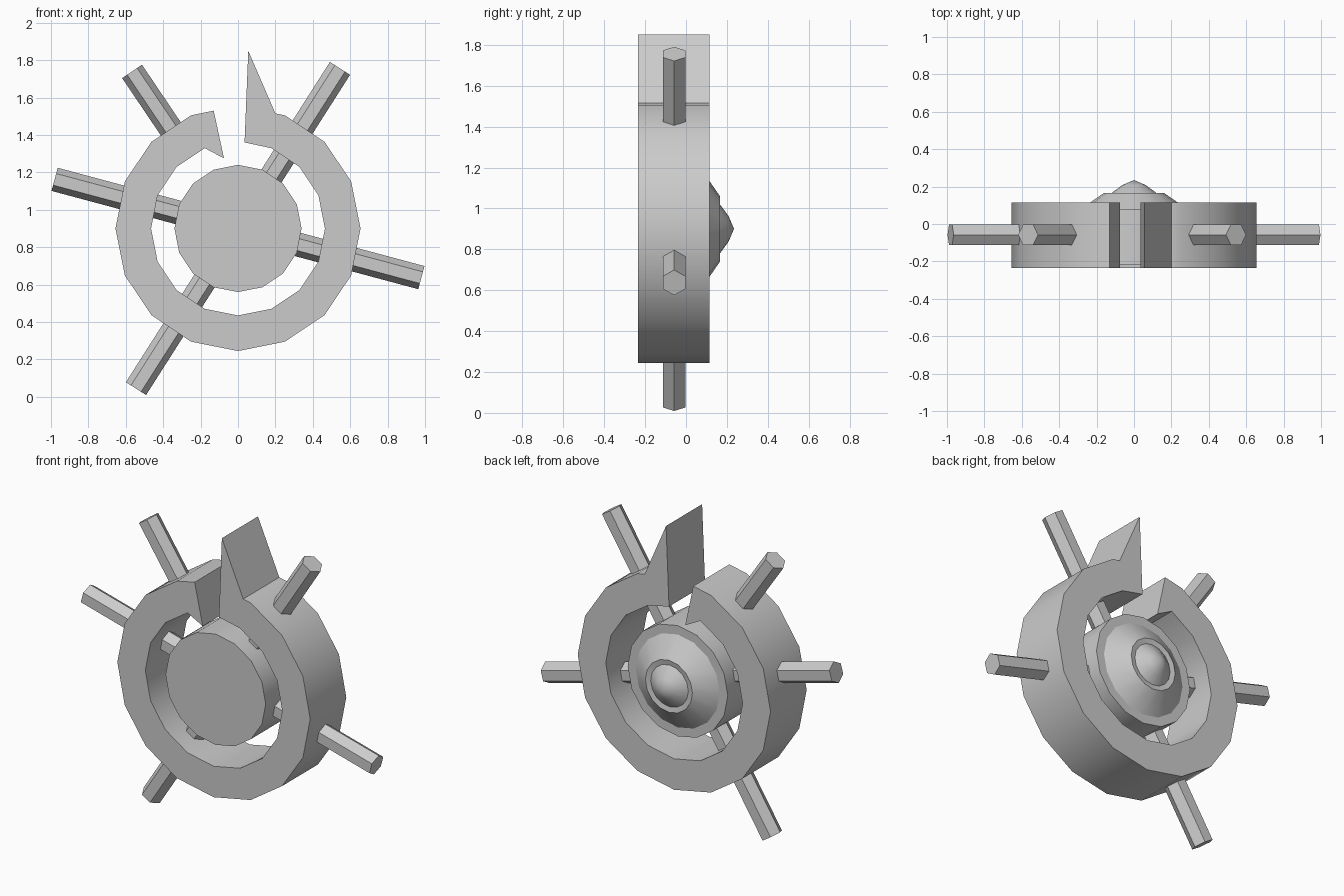
import bpy, bmesh
from math import sin, cos, pi, radians
from mathutils import Matrix, Vector

cube = bpy.data.objects.get("Cube")
if cube:
    bpy.data.objects.remove(cube, do_unlink=True)

CENTRE_Z = 0.9
SIDES = 16
SPOKE_Y = -0.058

grey = bpy.data.materials.new("plain grey")
grey.use_nodes = True
grey.diffuse_color = (0.6, 0.6, 0.6, 1)
grey.node_tree.nodes["Principled BSDF"].inputs["Base Color"].default_value = (0.6, 0.6, 0.6, 1)


def finish(name, bm):
    bmesh.ops.recalc_face_normals(bm, faces=bm.faces)
    mesh = bpy.data.meshes.new(name)
    bm.to_mesh(mesh)
    bm.free()
    mesh.materials.append(grey)
    obj = bpy.data.objects.new(name, mesh)
    bpy.context.collection.objects.link(obj)
    bpy.ops.object.select_all(action='DESELECT')
    obj.select_set(True)
    bpy.context.view_layer.objects.active = obj
    bpy.ops.object.shade_smooth_by_angle(angle=radians(30))
    return obj


def arc(radius, steps):
    """Points round the wheel, counted clockwise from the top."""
    return [(radius * sin(2 * pi * i / SIDES), CENTRE_Z + radius * cos(2 * pi * i / SIDES))
            for i in steps]


# Open ring with a pointed spike at one end of the gap
outline = [(0.035, 1.36), (0.055, 1.85), (0.20, 1.515)]
outline += arc(0.655, range(1, SIDES))
outline += [(-0.13, 1.53), (-0.075, 1.275)]
outline += arc(0.465, range(SIDES - 1, 0, -1))
bm = bmesh.new()
face = bm.faces.new([bm.verts.new((x, -0.235, z)) for x, z in outline])
side = bmesh.ops.extrude_face_region(bm, geom=[face])
bmesh.ops.translate(bm, vec=(0, 0.35, 0),
                    verts=[v for v in side["geom"] if isinstance(v, bmesh.types.BMVert)])
finish("open_ring", bm)

# Hub with a flat front and a stepped dome on the back: (radius, y)
profile = [(0, -0.217), (0.34, -0.217), (0.34, 0.08), (0.285, 0.08), (0.16, 0.166),
           (0.128, 0.16), (0.063, 0.208), (0, 0.235)]
bm = bmesh.new()
points = [bm.verts.new((0, y, CENTRE_Z + r)) for r, y in profile]
edges = [bm.edges.new(pair) for pair in zip(points, points[1:])]
bmesh.ops.spin(bm, geom=points + edges, cent=(0, 0, CENTRE_Z), axis=(0, 1, 0),
               angle=2 * pi, steps=SIDES)
bmesh.ops.remove_doubles(bm, verts=bm.verts, dist=0.0005)
bmesh.ops.dissolve_limit(bm, angle_limit=0.01, verts=bm.verts, edges=bm.edges)
finish("hub", bm)


# Six-sided spokes, angles clockwise from the top
def spoke(name, degrees, start, end):
    bm = bmesh.new()
    bmesh.ops.create_cone(bm, cap_ends=True, segments=6, radius1=0.064, radius2=0.064,
                          depth=end - start)
    # Put two corners in the plane of the wheel and flats to front and back
    if max(abs(v.co.x) for v in bm.verts) < 0.063:
        bmesh.ops.rotate(bm, verts=bm.verts, matrix=Matrix.Rotation(pi / 6, 3, 'Z'))
    bmesh.ops.translate(bm, verts=bm.verts, vec=(0, 0, (start + end) / 2))
    bmesh.ops.rotate(bm, verts=bm.verts, matrix=Matrix.Rotation(radians(degrees), 3, 'Y'))
    bmesh.ops.translate(bm, verts=bm.verts, vec=Vector((0, SPOKE_Y, CENTRE_Z)))
    obj = finish(name, bm)
    bpy.ops.object.shade_smooth_by_angle(angle=radians(65))


spoke("long_spoke_diagonal", 32.5, -1.015, 1.015)
spoke("long_spoke_level", 105, -1.015, 1.015)
spoke("short_spoke", -34, 0.55, 1.013)
